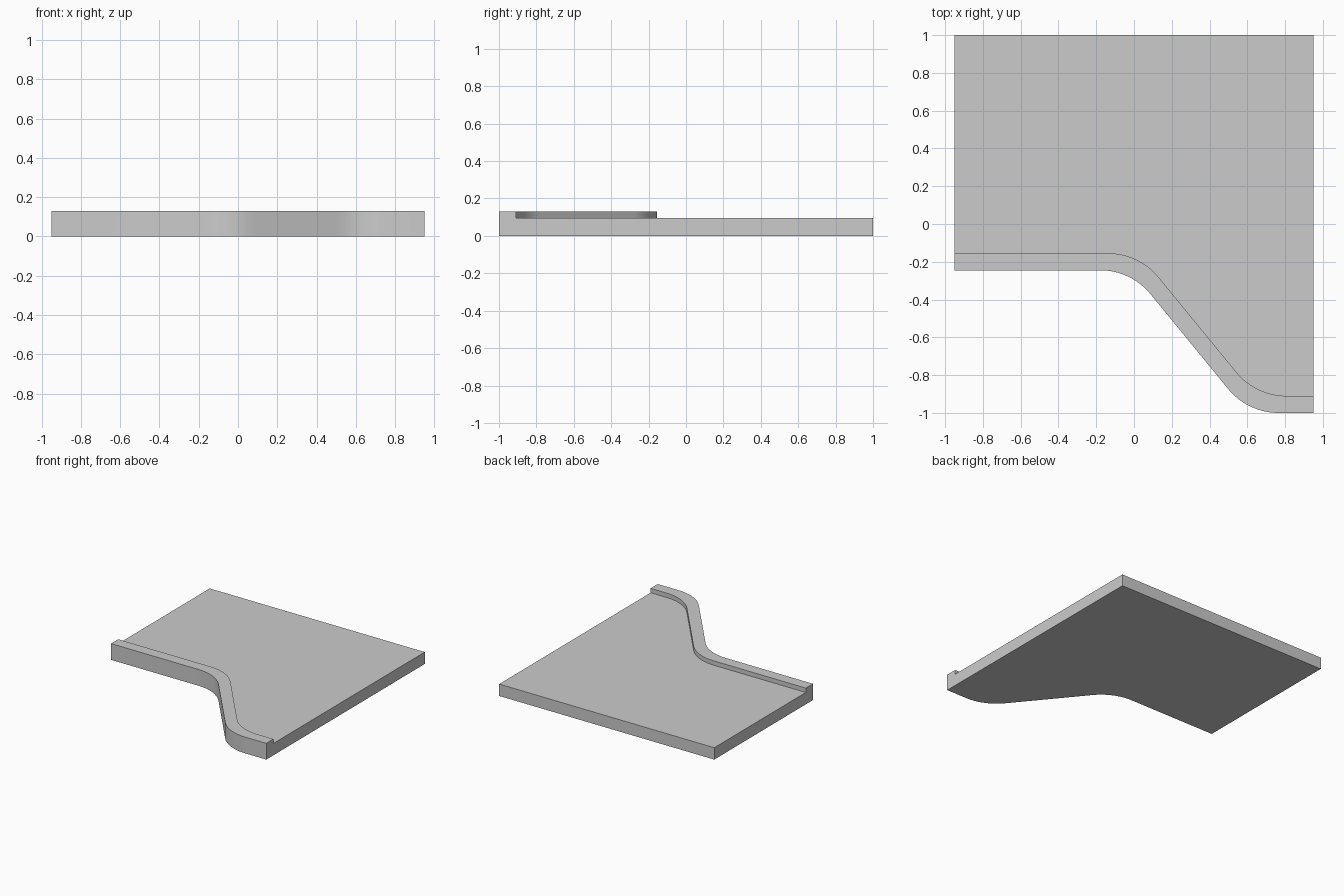
import bpy, bmesh, math
from mathutils import Vector

if "Cube" in bpy.data.objects:
    bpy.data.objects.remove(bpy.data.objects["Cube"])

SLAB_H, LIP_H, LIP_W = 0.095, 0.13, 0.09
HALF_X, BACK_Y, RADIUS, SEGS = 0.95, 1.0, 0.345, 16


def fillet(prev, corner, nxt, r):
    """Arc points rounding one corner of a path."""
    a, b = (prev - corner).normalized(), (nxt - corner).normalized()
    half = a.angle(b) / 2
    centre = corner + (a + b).normalized() * (r / math.sin(half))
    start = corner + a * (r / math.tan(half)) - centre
    end = corner + b * (r / math.tan(half)) - centre
    sweep = start.angle(end)
    return [centre + (start * math.sin(sweep * (1 - i / SEGS)) + end * math.sin(sweep * i / SEGS))
            / math.sin(sweep) for i in range(SEGS + 1)]


def front_path(dx, dy):
    """S-shaped front edge, left to right, shifted for the lip's inner line."""
    p = [Vector(c) for c in ((-HALF_X, -0.245 + dy), (-0.016 + dx, -0.245 + dy),
                             (0.602 + dx, -1 + dy), (HALF_X, -1 + dy))]
    return [p[0]] + fillet(*p[:3], RADIUS) + fillet(*p[1:], RADIUS) + [p[3]]


slope = math.atan2(0.755, 0.618)
outer = front_path(0, 0)
inner = front_path(LIP_W * math.tan(slope / 2), LIP_W)

bm = bmesh.new()


def row(points, z):
    return [bm.verts.new((p.x, p.y, z)) for p in points]


back = [Vector((-HALF_X, BACK_Y)), Vector((HALF_X, BACK_Y))]
rows = [row(outer, 0), row(outer, LIP_H), row(inner, LIP_H), row(inner, SLAB_H)]
low, high = row(back, 0), row(back, SLAB_H)

# front wall, lip top and step down to the slab
for a, b in zip(rows, rows[1:]):
    for i in range(len(a) - 1):
        bm.faces.new((a[i], a[i + 1], b[i + 1], b[i]))

# slab top, underside, back and the two stepped ends
bm.faces.new(rows[3] + high[::-1])
bm.faces.new(rows[0][::-1] + low)
bm.faces.new(low[::-1] + high)
for e in (0, -1):
    bm.faces.new([r[e] for r in rows] + [high[e], low[e]])
bmesh.ops.recalc_face_normals(bm, faces=bm.faces)

mesh = bpy.data.meshes.new("lipped_panel")
bm.to_mesh(mesh)
bm.free()
panel = bpy.data.objects.new("lipped_panel", mesh)
bpy.context.collection.objects.link(panel)
bpy.context.view_layer.objects.active = panel
panel.select_set(True)
bpy.ops.object.shade_smooth_by_angle(angle=math.radians(30))
